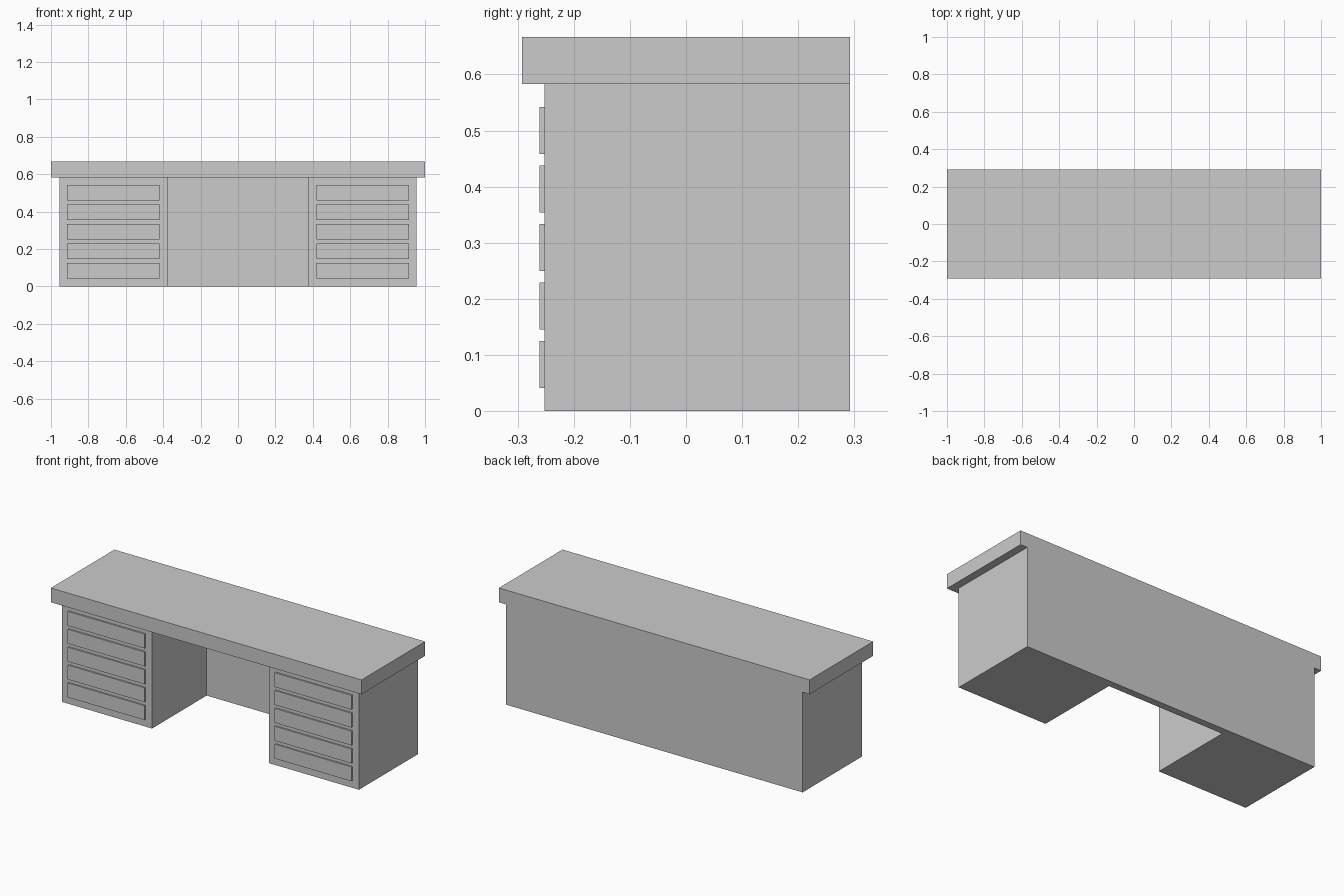
import bpy
import bmesh

if "Cube" in bpy.data.objects:
    bpy.data.objects.remove(bpy.data.objects["Cube"])

U = 1 / 24               # base module of the desk
HEIGHT = 16 * U          # overall height
BODY_H = 14 * U          # underside of the desktop
BACK = 0.292
BODY_FRONT = -0.252
BODY_X = 0.955           # outer side of the pedestals
KNEE_X = 0.377           # inner side of the pedestals


def finish(name, bm):
    bmesh.ops.recalc_face_normals(bm, faces=bm.faces)
    mesh = bpy.data.meshes.new(name)
    bm.to_mesh(mesh)
    bm.free()
    obj = bpy.data.objects.new(name, mesh)
    bpy.context.collection.objects.link(obj)
    return obj


def prism(name, outline, z0, z1):
    """Extrude a plan outline upwards from z0 to z1."""
    bm = bmesh.new()
    face = bm.faces.new([bm.verts.new((x, y, z0)) for x, y in outline])
    top = bmesh.ops.extrude_face_region(bm, geom=[face])["geom"]
    verts = [v for v in top if isinstance(v, bmesh.types.BMVert)]
    bmesh.ops.translate(bm, verts=verts, vec=(0, 0, z1 - z0))
    return finish(name, bm)


def rect(x0, x1, y0, y1):
    return [(x0, y0), (x1, y0), (x1, y1), (x0, y1)]


# Desktop slab, overhanging the front and sides
prism("desktop", rect(-1, 1, -0.2925, BACK), BODY_H, HEIGHT)

# Both pedestals and the back panel as one U-shaped plan
panel = BACK - U
half = [(BODY_X, BACK), (BODY_X, BODY_FRONT), (KNEE_X, BODY_FRONT), (KNEE_X, panel)]
prism("pedestals_and_back", half + [(-x, y) for x, y in reversed(half)], 0, BODY_H)

# Five raised drawer fronts on each pedestal
for side, sign in (("left", -1), ("right", 1)):
    for i in range(5):
        z = U + i * 2.5 * U
        x0, x1 = sorted((sign * 0.4185, sign * 0.9135))
        prism(f"drawer_front_{side}_{i + 1}",
              rect(x0, x1, -0.261, BODY_FRONT), z, z + 2 * U)
